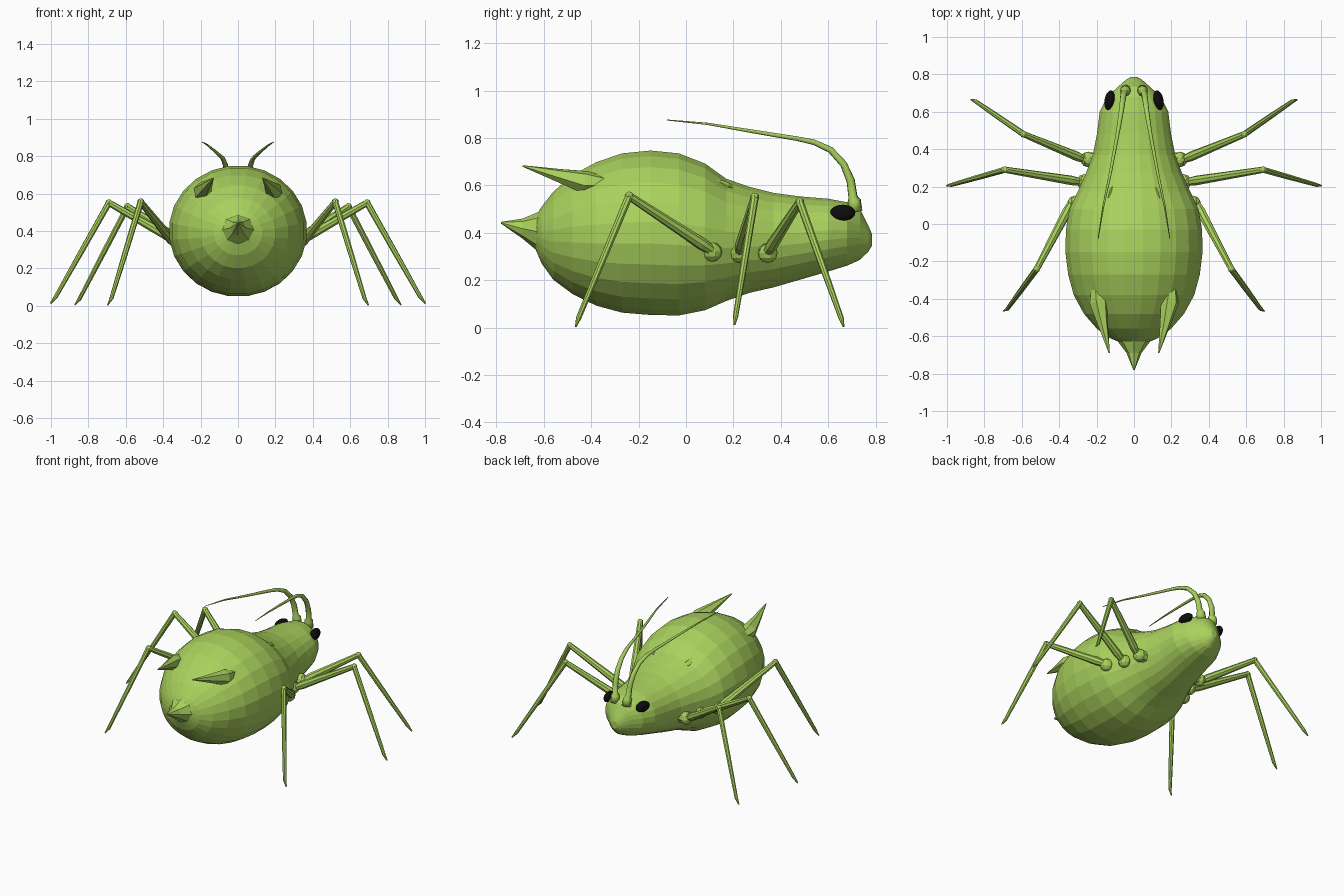
import bpy, bmesh, math
from mathutils import Vector

if "Cube" in bpy.data.objects:
    bpy.data.objects.remove(bpy.data.objects["Cube"])


def material(name, rgb):
    m = bpy.data.materials.new(name)
    m.diffuse_color = (*rgb, 1)
    m.use_nodes = True
    m.node_tree.nodes["Principled BSDF"].inputs["Base Color"].default_value = m.diffuse_color
    return m


GREEN = material("leaf green", (0.40, 0.64, 0.11))
BLACK = material("eye black", (0.004, 0.004, 0.004))


def skin_rings(name, rings, mat, smooth=False):
    """Join rings of points into a closed skin."""
    bm = bmesh.new()
    loops = [[bm.verts.new(p) for p in ring] for ring in rings]
    n = len(loops[0])
    for a, b in zip(loops, loops[1:]):
        for i in range(n):
            j = (i + 1) % n
            bm.faces.new((a[i], a[j], b[j], b[i]))
    bm.faces.new(loops[0][::-1])
    bm.faces.new(loops[-1])
    bmesh.ops.recalc_face_normals(bm, faces=bm.faces)
    me = bpy.data.meshes.new(name)
    bm.to_mesh(me)
    bm.free()
    me.materials.append(mat)
    for p in me.polygons:
        p.use_smooth = smooth
    ob = bpy.data.objects.new(name, me)
    bpy.context.collection.objects.link(ob)
    return ob


def tube(name, path, sides=8, smooth=False):
    """Tapered tube through (x, y, z, radius) points."""
    pts = [Vector(p[:3]) for p in path]
    rings = []
    for k, p in enumerate(pts):
        d = (pts[min(k + 1, len(pts) - 1)] - pts[max(k - 1, 0)]).normalized()
        u = d.cross(Vector((0.3, 0.2, 1))).normalized()
        v = d.cross(u)
        r = path[k][3]
        rings.append([p + r * (math.cos(t) * u + math.sin(t) * v)
                      for t in (math.tau * i / sides for i in range(sides))])
    return skin_rings(name, rings, GREEN, smooth)


def ball(name, loc, scale, rot, mat, seg=12, rows=8, smooth=False):
    bm = bmesh.new()
    bmesh.ops.create_uvsphere(bm, u_segments=seg, v_segments=rows, radius=1)
    me = bpy.data.meshes.new(name)
    bm.to_mesh(me)
    bm.free()
    me.materials.append(mat)
    for p in me.polygons:
        p.use_smooth = smooth
    ob = bpy.data.objects.new(name, me)
    ob.location, ob.scale, ob.rotation_euler = loc, scale, rot
    bpy.context.collection.objects.link(ob)


# Body and head: y, half width, bottom z, top z
BODY = [(-0.635, 0.07, 0.33, 0.47), (-0.61, 0.13, 0.27, 0.51), (-0.56, 0.20, 0.20, 0.575),
        (-0.48, 0.27, 0.14, 0.645), (-0.38, 0.325, 0.09, 0.70), (-0.27, 0.355, 0.06, 0.738),
        (-0.15, 0.37, 0.05, 0.75), (-0.03, 0.367, 0.048, 0.738), (0.08, 0.348, 0.07, 0.695),
        (0.17, 0.305, 0.11, 0.63), (0.27, 0.26, 0.145, 0.595), (0.37, 0.222, 0.168, 0.57),
        (0.48, 0.2, 0.2, 0.555), (0.60, 0.185, 0.235, 0.545), (0.68, 0.145, 0.26, 0.53),
        (0.735, 0.085, 0.285, 0.50), (0.77, 0.045, 0.32, 0.43), (0.785, 0.02, 0.345, 0.395)]
N = 24
rings = []
for y, w, lo, hi in BODY:
    rings.append([(w * math.cos(t), y, (lo + hi) / 2 + (hi - lo) / 2 * math.sin(t))
                  for t in (math.tau * (i + 0.5) / N for i in range(N))])
skin_rings("body", rings, GREEN)

# Pointed tail
TAIL = [(-0.55, 0.13, 0.27, 0.53), (-0.63, 0.085, 0.325, 0.485),
        (-0.69, 0.04, 0.375, 0.46), (-0.78, 0.004, 0.438, 0.446)]
skin_rings("tail", [[(w * math.cos(t), y, (lo + hi) / 2 + (hi - lo) / 2 * math.sin(t))
                     for t in (math.tau * i / 8 for i in range(8))]
                    for y, w, lo, hi in TAIL], GREEN)

# Legs: hip, knee, foot on the right-hand side
LEGS = {"front": ((0.265, 0.345, 0.32), (0.59, 0.48, 0.53), (0.86, 0.665, 0.012)),
        "middle": ((0.285, 0.225, 0.32), (0.69, 0.29, 0.55), (0.99, 0.205, 0.02)),
        "rear": ((0.335, 0.11, 0.325), (0.52, -0.24, 0.555), (0.685, -0.465, 0.012))}

for s, side in ((1, "right"), (-1, "left")):
    def flip(p):
        return (s * p[0], *p[1:])

    for pair, (hip, knee, foot) in LEGS.items():
        h, k, f = (Vector(flip(p)) for p in (hip, knee, foot))
        root = h - Vector((s * 0.09, 0, 0.005))
        ball(f"{pair}_hip_{side}", h - Vector((s * 0.02, 0, 0.005)),
             (0.042, 0.042, 0.042), (0, 0, 0), GREEN, 10, 6)
        tube(f"{pair}_coxa_{side}", [(*root, 0.04), (*h, 0.036)])
        tube(f"{pair}_femur_{side}", [(*h, 0.02), (*h.lerp(k, 0.12), 0.026),
                                      (*h.lerp(k, 0.5), 0.022), (*k, 0.017)])
        ball(f"{pair}_knee_{side}", k, (0.019,) * 3, (0, 0, 0), GREEN, 8, 6)
        toe = f + Vector((s * 0.012, 0, -0.008))
        tube(f"{pair}_tibia_{side}", [(*k, 0.017), (*k.lerp(f, 0.5), 0.015),
                                      (*k.lerp(f, 0.95), 0.011), (*toe, 0.004)])

    # Backward horns on the abdomen
    tube(f"horn_{side}", [flip(p) for p in (
        (0.205, -0.30, 0.605, 0.02), (0.19, -0.42, 0.612, 0.05),
        (0.168, -0.53, 0.64, 0.03), (0.132, -0.69, 0.682, 0.003))], 6)

    # Small ridge on the shoulder
    tube(f"shoulder_ridge_{side}", [flip(p) for p in (
        (0.10, 0.22, 0.575, 0.01), (0.13, 0.17, 0.59, 0.025),
        (0.15, 0.09, 0.635, 0.005))], 5)

    # Antenna curving up and back
    tube(f"antenna_{side}", [flip(p) for p in (
        (0.045, 0.715, 0.49, 0.03), (0.047, 0.71, 0.535, 0.028), (0.05, 0.705, 0.55, 0.019),
        (0.055, 0.695, 0.62, 0.018), (0.06, 0.665, 0.69, 0.016), (0.067, 0.61, 0.75, 0.014),
        (0.078, 0.54, 0.782, 0.012), (0.09, 0.47, 0.797, 0.010), (0.125, 0.28, 0.828, 0.008),
        (0.165, 0.09, 0.86, 0.005), (0.192, -0.08, 0.876, 0.002))], 8, True)

    # Eye
    ball(f"eye_{side}", (s * 0.131, 0.662, 0.485), (0.026, 0.054, 0.034),
         (0, s * -0.25, s * 0.2), BLACK, 16, 10, True)
